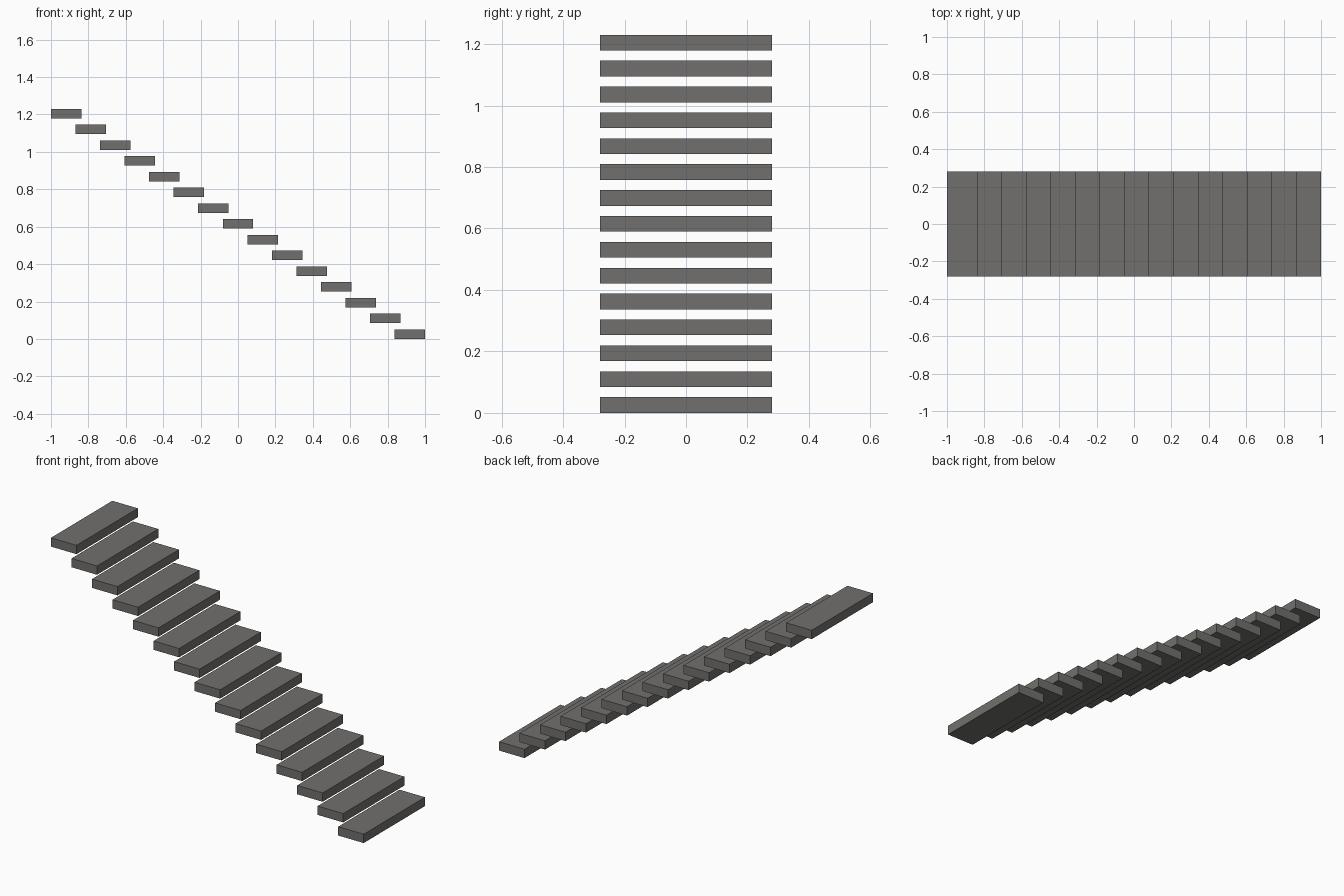
import bpy

if "Cube" in bpy.data.objects:
    bpy.data.objects.remove(bpy.data.objects["Cube"])

STEPS = 15
TREAD, WIDTH, THICK = 0.163, 0.56, 0.051   # size of one step in x, y, z
LENGTH, HEIGHT = 2.0, 1.23                 # overall staircase size

stone = bpy.data.materials.new("warm_grey_stone")
stone.diffuse_color = (0.165, 0.163, 0.155, 1)
stone.use_nodes = True
stone.node_tree.nodes["Principled BSDF"].inputs["Base Color"].default_value = stone.diffuse_color

run = (LENGTH - TREAD) / (STEPS - 1)
rise = (HEIGHT - THICK) / (STEPS - 1)


def add_step(i):
    """One floating slab; step 0 is the lowest, at the +x end."""
    x = (LENGTH - TREAD) / 2 - i * run
    z = THICK / 2 + i * rise
    bpy.ops.mesh.primitive_cube_add(size=1, location=(x, 0, z))
    step = bpy.context.object
    step.name = f"step_{i + 1:02d}"
    step.scale = (TREAD, WIDTH, THICK)
    bpy.ops.object.transform_apply(location=False, rotation=False, scale=True)
    step.data.materials.append(stone)


# Flight of steps rising towards -x
for i in range(STEPS):
    add_step(i)
